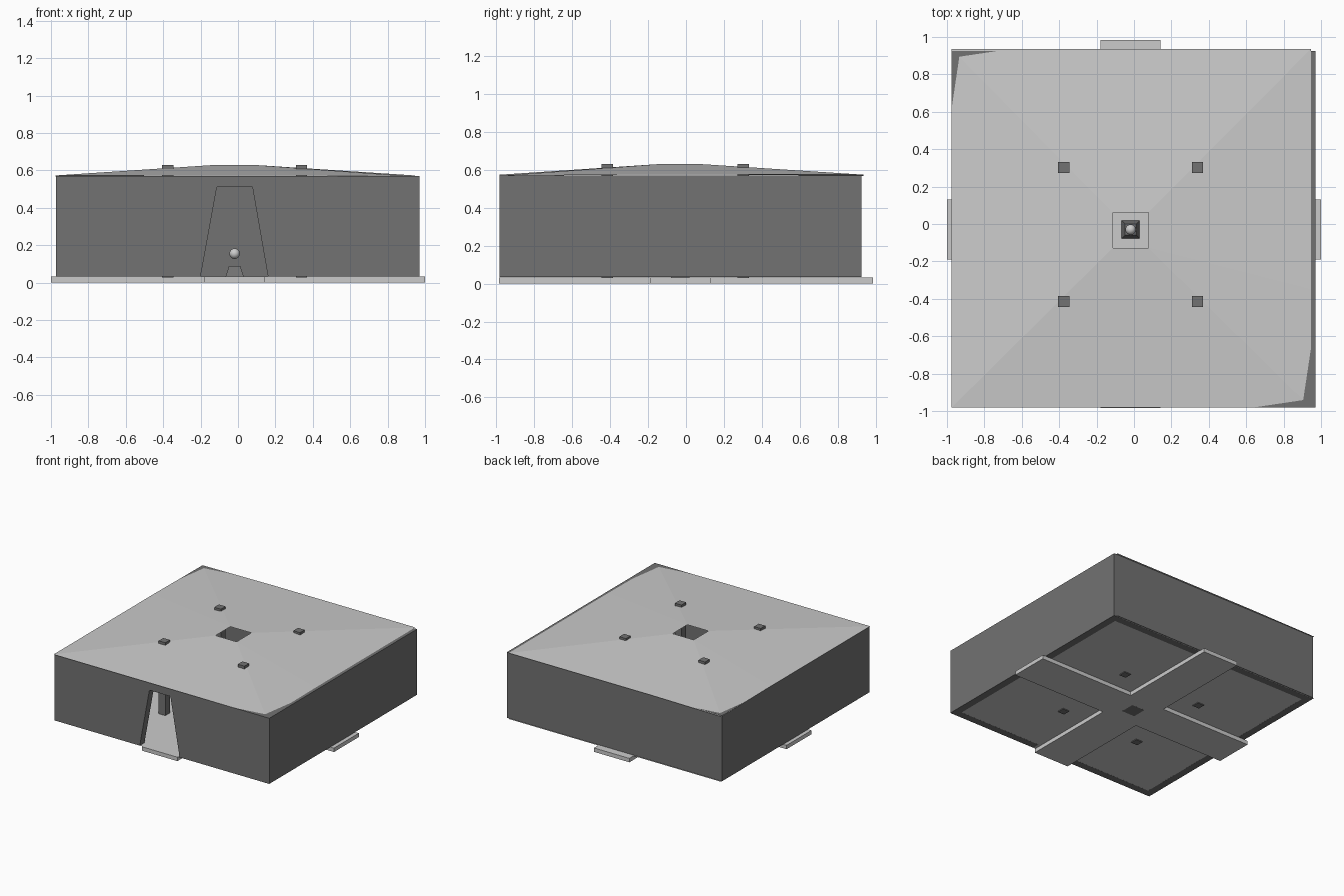
import bpy, bmesh

if "Cube" in bpy.data.objects:
    bpy.data.objects.remove(bpy.data.objects["Cube"])

CX, CY = -0.018, -0.03          # centre of the room
dark = bpy.data.materials.new("dark_grey")
dark.diffuse_color = (0.17, 0.17, 0.17, 1)
dark.use_nodes = True
dark.node_tree.nodes["Principled BSDF"].inputs["Base Color"].default_value = dark.diffuse_color


def mesh_object(name, verts, faces, mat=None):
    me = bpy.data.meshes.new(name)
    me.from_pydata(verts, [], faces)
    bm = bmesh.new()
    bm.from_mesh(me)
    if len(faces) > 1 and all(e.is_manifold for e in bm.edges):
        bmesh.ops.recalc_face_normals(bm, faces=bm.faces)
    bm.to_mesh(me)
    bm.free()
    ob = bpy.data.objects.new(name, me)
    bpy.context.collection.objects.link(ob)
    if mat:
        me.materials.append(mat)
    return ob


def loft(name, a, b, mat=None):
    """Closed solid between two matching outlines."""
    n = len(a)
    faces = [list(range(n))[::-1], list(range(n, 2 * n))]
    faces += [(i, (i + 1) % n, n + (i + 1) % n, n + i) for i in range(n)]
    return mesh_object(name, a + b, faces, mat)


def outline(points, z):
    return [(x, y, z) for x, y in points]


def prism(name, points, z0, z1, mat=None):
    return loft(name, outline(points, z0), outline(points, z1), mat)


def rect(x0, x1, y0, y1):
    return [(x0, y0), (x1, y0), (x1, y1), (x0, y1)]


def square(x, y, h):
    return rect(x - h, x + h, y - h, y + h)


# Walls: hollow box with a tapered doorway in the front
X0, X1, Y0, Y1, T = -0.972, 0.97, -0.982, 0.925, 0.06
walls = prism("walls", rect(X0, X1, Y0, Y1), 0.034, 0.57, dark)
room = prism("room_cutter", rect(X0 + T, X1 - T, Y0 + T, Y1 - T), -0.2, 0.8)
door_profile = [(-0.2, 0.034), (0.16, 0.034), (0.077, 0.51), (-0.113, 0.51)]
door_profile = [(-0.2025, 0.02), (0.1625, 0.02)] + door_profile[2:]
door = loft("door_cutter", [(x, Y0 - 0.1, z) for x, z in door_profile],
            [(x, Y0 + T + 0.1, z) for x, z in door_profile])
for cutter in (room, door):
    mod = walls.modifiers.new(cutter.name, 'BOOLEAN')
    mod.operation, mod.solver, mod.object = 'DIFFERENCE', 'EXACT', cutter
dg = bpy.context.evaluated_depsgraph_get()
baked = bpy.data.meshes.new_from_object(walls.evaluated_get(dg))
walls.modifiers.clear()
walls.data = baked
baked.materials.clear()
baked.materials.append(dark)
for cutter in (room, door):
    bpy.data.objects.remove(cutter)

# Roof: shallow sheet rising to a square central opening, two corners sag
a, b, c, d = X0 - 0.003, -0.34, 0.32, 0.946
e, f, g, h = Y0, -0.35, 0.30, 0.936
LOW, HIGH = 0.567, 0.573
outer = [(a, e, HIGH), (b, e, HIGH), (c, e, HIGH), (d, e, LOW),
         (d, f, HIGH), (d, g, HIGH), (d, h, HIGH), (c, h, HIGH),
         (b, h, HIGH), (a, h, LOW), (a, g, HIGH), (a, f, HIGH)]
hole = outline(square(CX, CY - 0.003, 0.095), 0.63)
faces = []
for k in range(4):
    o, i, j = 3 * k, 12 + k, 12 + (k + 1) % 4
    faces += [(o, o + 1, i), (o + 1, o + 2, j, i), (o + 2, (o + 3) % 12, j)]
mesh_object("roof", outer + hole, faces)

# Floor sheet and the cross-shaped walkway below it
mesh_object("floor", outline(rect(X0, d, Y0, h), 0.0345), [(0, 1, 2, 3)])
w = 0.16
l, r, n, s = CX - w, CX + w, CY - w, CY + w
E = 0.985
prism("cross_walkway",
      [(l, -E), (r, -E), (r, n), (1, n), (1, s), (r, s),
       (r, E), (l, E), (l, s), (-1, s), (-1, n), (l, n)], 0, 0.032)

# Four square pillars that poke through the roof and floor
for x in (-0.375, 0.34):
    for y in (-0.415, 0.302):
        prism("pillar", square(x, y, 0.03), 0.028, 0.63, dark)

# Tapered pedestal with a ball floating above it
loft("pedestal", outline(square(CX, CY, 0.059), -0.0005),
     outline(square(CX, CY, 0.03), 0.09), dark)
bpy.ops.mesh.primitive_uv_sphere_add(segments=24, ring_count=16, radius=0.028,
                                     location=(CX, CY, 0.155))
bpy.context.object.name = "ball"
bpy.ops.object.shade_smooth_by_angle()
